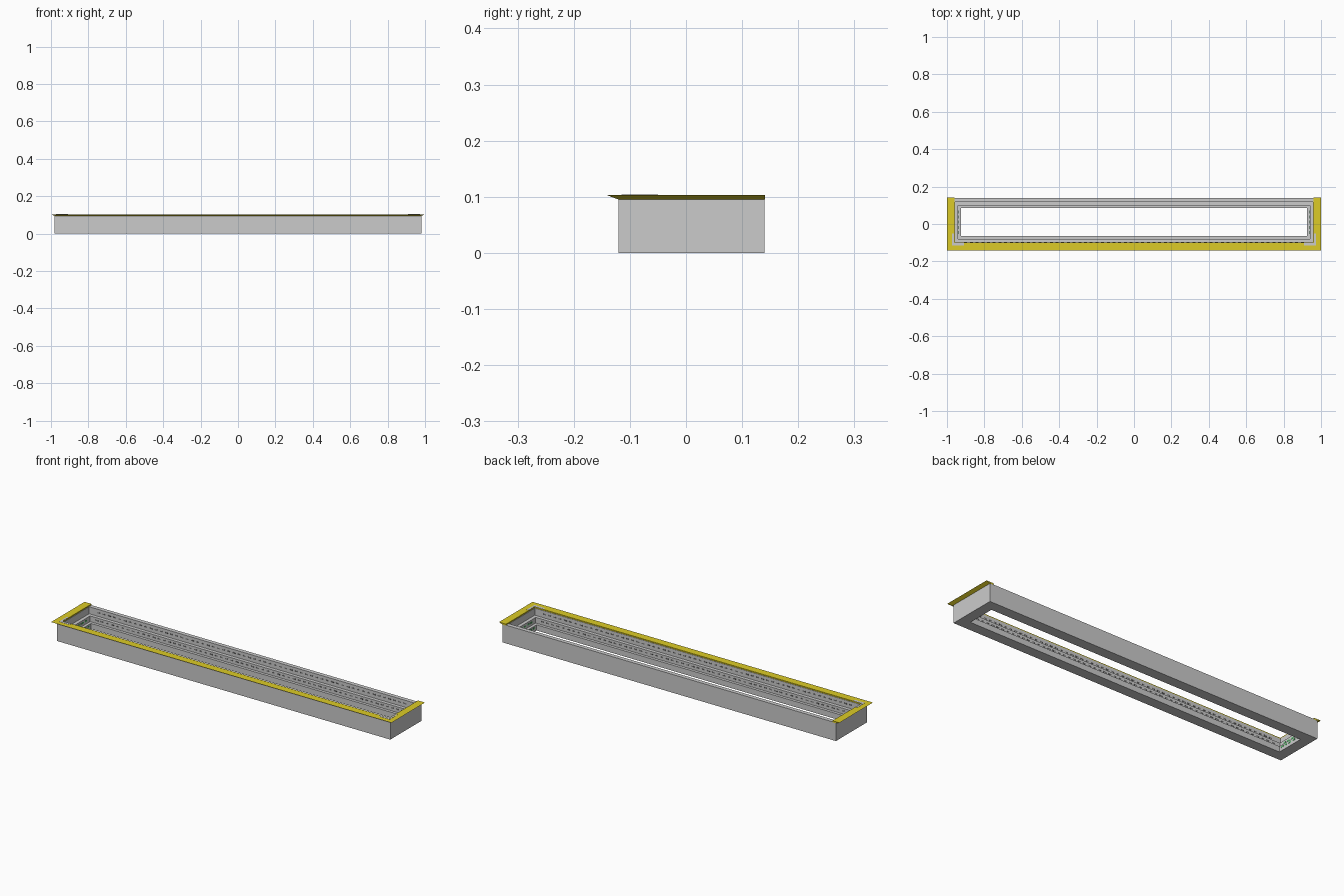
import bpy, bmesh

if "Cube" in bpy.data.objects:
    bpy.data.objects.remove(bpy.data.objects["Cube"])

OX, Y0, Y1 = 0.98, -0.12, 0.14      # outer footprint of the wall
TOP = 0.097


def material(name, rgb):
    m = bpy.data.materials.new(name)
    m.diffuse_color = (*rgb, 1)
    m.use_nodes = True
    m.node_tree.nodes["Principled BSDF"].inputs["Base Color"].default_value = m.diffuse_color
    return m


YELLOW = material("yellow", (0.72, 0.6, 0.02))
GREEN = material("green", (0.1, 0.5, 0.15))
DARK = material("dark_grey", (0.18, 0.18, 0.18))
LIGHT = material("light_grey", (0.7, 0.7, 0.7))


def finish(name, bm, mat=None):
    bmesh.ops.recalc_face_normals(bm, faces=bm.faces[:])
    me = bpy.data.meshes.new(name)
    bm.to_mesh(me)
    bm.free()
    ob = bpy.data.objects.new(name, me)
    bpy.context.collection.objects.link(ob)
    if mat:
        me.materials.append(mat)
    return ob


def add_box(bm, x0, x1, y0, y1, z0, z1):
    v = bmesh.ops.create_cube(bm, size=1)["verts"]
    bmesh.ops.scale(bm, verts=v, vec=(x1 - x0, y1 - y0, z1 - z0))
    bmesh.ops.translate(bm, verts=v, vec=((x0 + x1) / 2, (y0 + y1) / 2, (z0 + z1) / 2))


def loft(bm, rows, closed):
    """Skin consecutive rows of points; the profile is always closed."""
    vs = [[bm.verts.new(p) for p in r] for r in rows]
    n = len(vs[0])
    for i in range(len(vs) if closed else len(vs) - 1):
        a, b = vs[i], vs[(i + 1) % len(vs)]
        for j in range(n):
            bm.faces.new((a[j], a[(j + 1) % n], b[(j + 1) % n], b[j]))
    if not closed:
        bm.faces.new(vs[0])
        bm.faces.new(vs[-1])


# tiered wall: (inset, height) profile swept round the rectangle
profile = [(0, TOP), (0, 0), (0.055, 0), (0.055, 0.03), (0.04, 0.03),
           (0.04, 0.06), (0.022, 0.06), (0.022, TOP)]
bm = bmesh.new()
corners = [(-1, 0), (1, 0), (1, 1), (-1, 1)]
rows = [[(sx * (OX - d), Y1 - d if top else Y0 + d, z) for d, z in profile]
        for sx, top in corners]
loft(bm, rows, True)
finish("tiered_wall", bm)

# yellow wedge rim on front and both ends
rim = [(0, 0.095), (-0.021, 0.103), (0.02, 0.103), (0.02, 0.095)]
bm = bmesh.new()
path = [(-1, None), (-1, 0), (1, 0), (1, None)]
rows = [[(sx * (OX - d), Y1 + 0.001 if e is None else Y0 + d, z) for d, z in rim]
        for sx, e in path]
loft(bm, rows, False)
finish("yellow_rim", bm, YELLOW)

# light corner plates lying on the front of the rim
bm = bmesh.new()
for s in (-1, 1):
    xa, xb, xc = s * 0.972, s * 0.962, s * 0.91
    add_box(bm, min(xa, xb), max(xa, xb), -0.115, -0.05, 0.103, 0.1038)
    add_box(bm, min(xb, xc), max(xb, xc), -0.115, -0.102, 0.103, 0.1038)
finish("corner_plates", bm, LIGHT)

# rows of dark slots along the long tier faces
for name, side in (("front_slots", 0), ("back_slots", 1)):
    bm = bmesh.new()
    for inset, z in ((0.022, 0.079), (0.04, 0.046)):
        y = Y1 - inset if side else Y0 + inset
        for i in range(60):
            x = -0.9 + 1.8 * i / 59
            add_box(bm, x - 0.008, x + 0.008, y - 0.001, y + 0.001, z - 0.003, z + 0.003)
    finish(name, bm, DARK)

# green markers on the end tier faces
bm = bmesh.new()
for s in (-1, 1):
    for inset, z in ((0.04, 0.046), (0.055, 0.02)):
        x = s * (OX - inset)
        for i in range(5):
            y = -0.045 + 0.11 * i / 4
            add_box(bm, x - 0.001, x + 0.001, y - 0.008, y + 0.008, z - 0.004, z + 0.004)
finish("green_markers", bm, GREEN)
